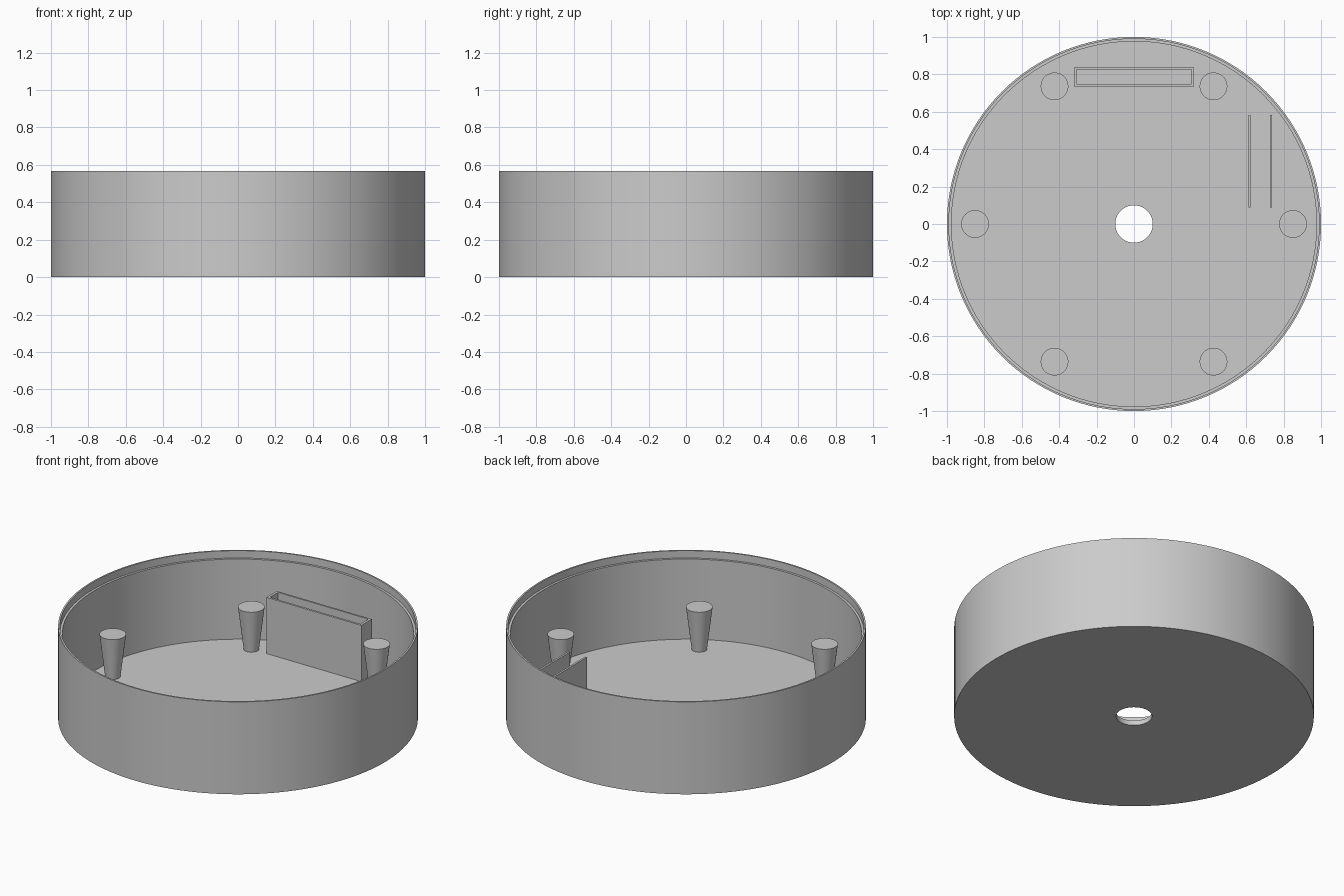
import bpy, bmesh, math
from mathutils import Matrix

default = bpy.data.objects.get("Cube")
if default:
    bpy.data.objects.remove(default, do_unlink=True)

HEIGHT, FLOOR = 0.567, 0.03
SINK = 0.005  # overlap of the fittings into the floor

grey = bpy.data.materials.new("plain_grey")
grey.use_nodes = True
colour = (0.6, 0.6, 0.6, 1)
grey.diffuse_color = colour
grey.node_tree.nodes["Principled BSDF"].inputs["Base Color"].default_value = colour


def finish(name, bm, smooth=False):
    bmesh.ops.recalc_face_normals(bm, faces=bm.faces)
    mesh = bpy.data.meshes.new(name)
    bm.to_mesh(mesh)
    bm.free()
    mesh.materials.append(grey)
    obj = bpy.data.objects.new(name, mesh)
    bpy.context.collection.objects.link(obj)
    if smooth:
        bpy.ops.object.select_all(action='DESELECT')
        obj.select_set(True)
        bpy.context.view_layer.objects.active = obj
        bpy.ops.object.shade_smooth_by_angle(angle=math.radians(30))
    return obj


def ring_faces(bm, rings):
    """Bridge neighbouring vertex loops, wrapping around at the end."""
    for a, b in zip(rings, rings[1:] + rings[:1]):
        for i in range(len(a)):
            j = (i + 1) % len(a)
            bm.faces.new((a[i], a[j], b[j], b[i]))


def lathe(name, profile, sides):
    bm = bmesh.new()
    rings = []
    for r, z in profile:
        angles = [2 * math.pi * i / sides for i in range(sides)]
        rings.append([bm.verts.new((r * math.cos(a), r * math.sin(a), z)) for a in angles])
    ring_faces(bm, rings)
    return finish(name, bm, True)


def box(name, x0, x1, y0, y1, z0, z1):
    bm = bmesh.new()
    bmesh.ops.create_cube(bm, size=1)
    bmesh.ops.scale(bm, verts=bm.verts, vec=(x1 - x0, y1 - y0, z1 - z0))
    bmesh.ops.translate(bm, verts=bm.verts,
                        vec=((x0 + x1) / 2, (y0 + y1) / 2, (z0 + z1) / 2))
    return finish(name, bm)


def frame(name, outer, inner, z0, z1):
    """Rectangular tube, open at the top."""
    bm = bmesh.new()
    rings = []
    for (x0, x1, y0, y1), z in ((outer, z0), (outer, z1), (inner, z1), (inner, z0)):
        rings.append([bm.verts.new((x, y, z))
                      for x, y in ((x0, y0), (x1, y0), (x1, y1), (x0, y1))])
    ring_faces(bm, rings)
    return finish(name, bm)


# Round tray: floor with a centre hole, thin wall and a stepped lip
lathe("round_case", [(0.1, 0), (1, 0), (1, HEIGHT), (0.99, HEIGHT),
                     (0.99, HEIGHT - 0.045), (0.976, HEIGHT - 0.045),
                     (0.976, FLOOR), (0.1, FLOOR)], 128)

# Six posts, wider at the top
POST_TOP = 0.29
for n in range(6):
    a = math.radians(60 * n)
    bm = bmesh.new()
    depth = POST_TOP - FLOOR + SINK
    place = Matrix.Translation((0.85 * math.cos(a), 0.85 * math.sin(a), POST_TOP - depth / 2))
    bmesh.ops.create_cone(bm, cap_ends=True, segments=48, radius1=0.042,
                          radius2=0.074, depth=depth, matrix=place)
    finish(f"post_{n + 1}", bm, True)

# Open holder at the back
frame("back_holder", (-0.322, 0.322, 0.736, 0.837), (-0.307, 0.307, 0.749, 0.826),
      FLOOR - SINK, 0.375)

# Pair of guide plates on the left side
for name, x in (("inner_guide_plate", 0.617), ("outer_guide_plate", 0.733)):
    box(name, x - 0.006, x + 0.006, 0.087, 0.583, FLOOR - SINK, 0.245)
